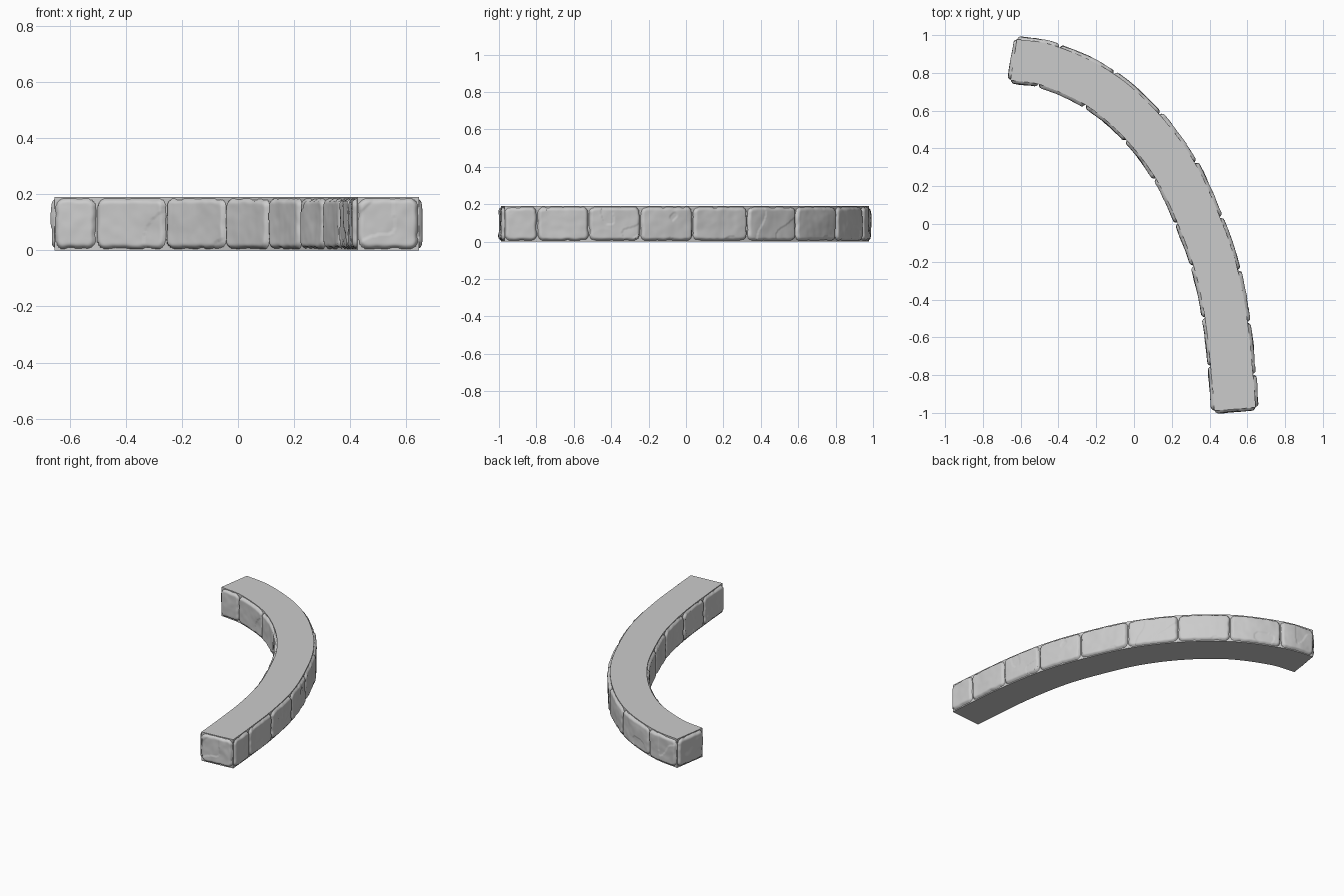
import bpy
import bmesh
import math
import random
from mathutils import Vector, noise

if "Cube" in bpy.data.objects:
    bpy.data.objects.remove(bpy.data.objects["Cube"])

random.seed(4)
HEIGHT, HALF = 0.19, 0.11
STEP = 0.006

stone_grey = bpy.data.materials.new("stone_grey")
stone_grey.use_nodes = True
GREY = (0.6, 0.6, 0.6, 1)
stone_grey.diffuse_color = GREY
stone_grey.node_tree.nodes["Principled BSDF"].inputs["Base Color"].default_value = GREY


def add_object(name, bm, smooth):
    mesh = bpy.data.meshes.new(name)
    bm.to_mesh(mesh)
    bm.free()
    mesh.materials.append(stone_grey)
    if smooth:
        mesh.polygons.foreach_set("use_smooth", [True] * len(mesh.polygons))
        mesh.set_sharp_from_angle(angle=math.radians(40))
    obj = bpy.data.objects.new(name, mesh)
    bpy.context.collection.objects.link(obj)
    return obj


# Centre line of the wall, smoothed through a few points
knots = [Vector(p) for p in (
    (-0.637, 0.87), (-0.45, 0.838), (-0.185, 0.715), (0.04, 0.52), (0.22, 0.28),
    (0.345, 0.015), (0.435, -0.24), (0.49, -0.52), (0.52, -0.8), (0.535, -0.98))]
knots = [2 * knots[0] - knots[1]] + knots + [2 * knots[-1] - knots[-2]]
path = []
for a, b, c, d in zip(knots, knots[1:], knots[2:], knots[3:]):
    for k in range(12):
        t = k / 12
        path.append(0.5 * (2 * b + (c - a) * t + (2 * a - 5 * b + 4 * c - d) * t**2
                           + (3 * b - a - 3 * c + d) * t**3))
path.append(knots[-2])


def offset(dist):
    line = []
    for i, p in enumerate(path):
        d = (path[min(i + 1, len(path) - 1)] - path[max(i - 1, 0)]).normalized()
        line.append(p + Vector((-d.y, d.x)) * dist)
    return line


outer = offset(HALF)[::-1]
inner = offset(-HALF)

# Solid core with flat top and bottom
bm = bmesh.new()
base = bm.faces.new([bm.verts.new((p.x, p.y, 0)) for p in outer + inner])
top = bmesh.ops.extrude_face_region(bm, geom=[base])["geom"]
bmesh.ops.translate(bm, vec=(0, 0, HEIGHT),
                    verts=[g for g in top if isinstance(g, bmesh.types.BMVert)])
bmesh.ops.recalc_face_normals(bm, faces=bm.faces)
add_object("wall_core", bm, False)


def sample(line, s):
    """Point and outward normal at arc length s."""
    for a, b in zip(line, line[1:]):
        seg = (b - a).length
        if s <= seg or b is line[-1]:
            d = (b - a) / seg
            return a + d * s, Vector((d.y, -d.x))
        s -= seg


def relief(u, z, length, seed):
    """Height of a rounded, chipped stone face above the core."""
    q = Vector((u * 9, z * 9, seed))
    wobble = 0.004 * noise.noise(q * 3)
    radius, margin = 0.028, 0.004
    dx = abs(u - length / 2) - length / 2 + margin + radius
    dz = abs(z - HEIGHT / 2) - HEIGHT / 2 + margin + 0.003 + radius
    inside = radius - math.hypot(max(dx, 0), max(dz, 0)) - min(max(dx, dz), 0) + wobble
    edge = min(max(inside / 0.016, 0), 1)
    dome = math.sqrt(1 - (1 - edge) ** 2)
    rough = 0.004 * noise.noise(q) + 0.0015 * noise.noise(q * 2.7)
    chip = 0.006 * max(0, noise.noise(q * 0.8 + Vector((5, 2, 0))) - 0.15)
    step = 0.003 if noise.noise(q * 0.7 + Vector((9, 4, 1))) > 0.25 else 0
    return -0.004 + dome * (0.020 + rough - chip - step)


def add_stone(name, line, start, end):
    length, seed = end - start, random.uniform(0, 90)
    nu, nv = max(6, round(length / STEP)), round(HEIGHT / STEP)
    bm = bmesh.new()
    rows = []
    for i in range(nu + 1):
        u = length * i / nu
        p, n = sample(line, start + u)
        row = []
        for j in range(nv + 1):
            z = 0.003 + (HEIGHT - 0.006) * j / nv
            w = p + n * relief(u, z, length, seed)
            row.append(bm.verts.new((w.x, w.y, z)))
        rows.append(row)
    for r0, r1 in zip(rows, rows[1:]):
        for j in range(nv):
            bm.faces.new((r0[j], r1[j], r1[j + 1], r0[j + 1]))
    add_object(name, bm, True)


def add_course(name, line, axis, joints):
    """Row of stones along a side, split where the coordinate meets each joint."""
    arc = [0]
    for a, b in zip(line, line[1:]):
        arc.append(arc[-1] + (b - a).length)
    cuts = [0]
    for v in joints:
        for k in range(len(line) - 1):
            a, b = line[k][axis], line[k + 1][axis]
            if min(a, b) <= v < max(a, b):
                cuts.append(arc[k] + (arc[k + 1] - arc[k]) * (v - a) / (b - a))
                break
    cuts.append(arc[-1])
    for k, (s, e) in enumerate(zip(cuts, cuts[1:])):
        add_stone(f"{name}_{k + 1}", line, s, e)


# Facing stones on both long sides and both ends
add_course("outer_stone", outer, 1,
           (-0.795, -0.52, -0.245, 0.035, 0.325, 0.582, 0.795, 0.935))
add_course("inner_stone", inner, 0,
           (-0.505, -0.255, -0.04, 0.115, 0.23, 0.315, 0.375, 0.405))
add_course("back_end_stone", [outer[-1], inner[0]], 1, ())
add_course("front_end_stone", [inner[-1], outer[0]], 0, ())
